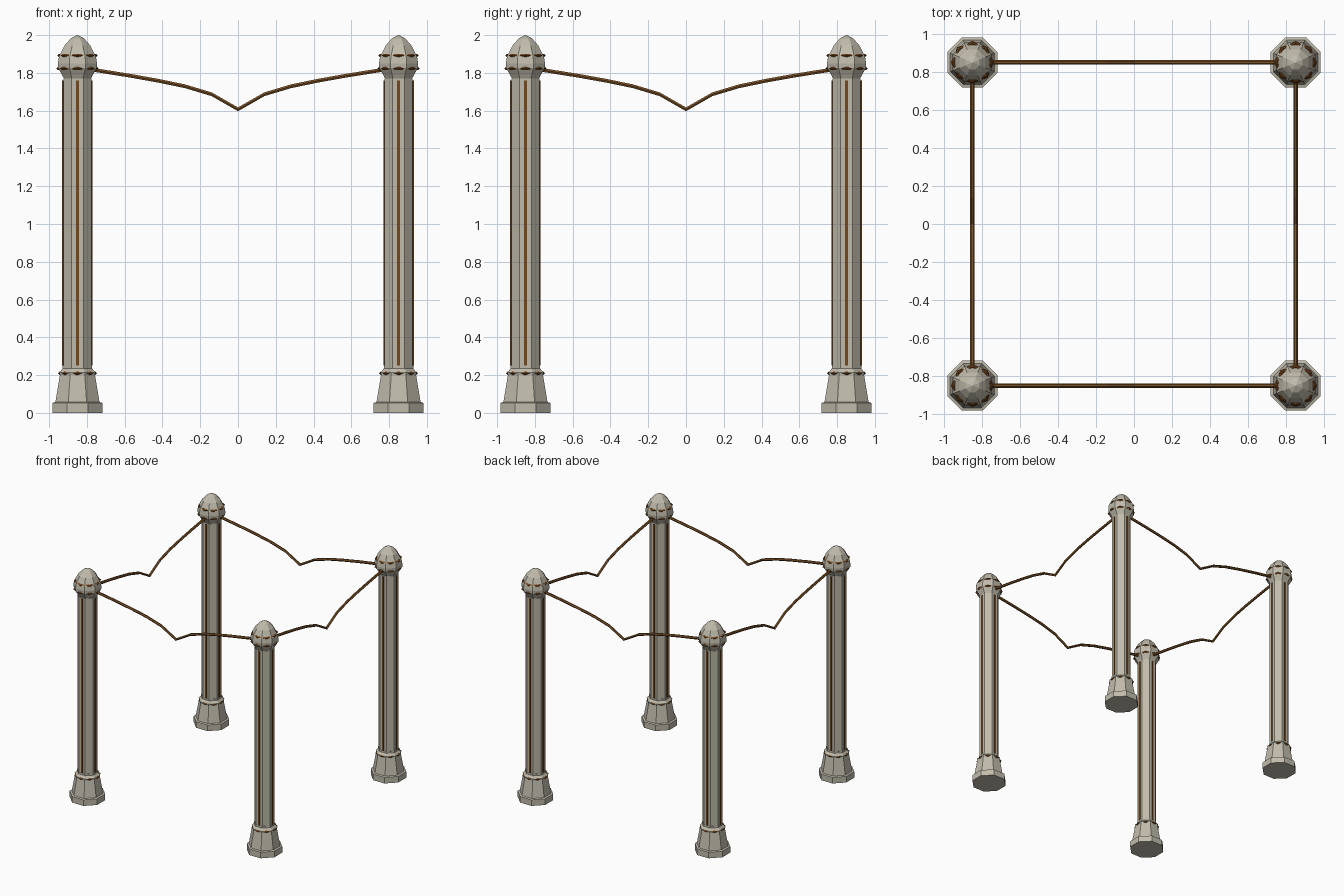
import bpy, bmesh, math

if "Cube" in bpy.data.objects:
    bpy.data.objects.remove(bpy.data.objects["Cube"])


def material(name, rgb):
    m = bpy.data.materials.new(name)
    m.diffuse_color = (*rgb, 1)
    m.use_nodes = True
    m.node_tree.nodes["Principled BSDF"].inputs["Base Color"].default_value = m.diffuse_color
    return m


STONE = material("pale stone", (0.53, 0.50, 0.41))
TRIM = material("dark copper trim", (0.18, 0.062, 0.012))
ROPE = material("brown rope", (0.21, 0.088, 0.019))
FLAT = 1 / math.cos(math.pi / 8)      # apothem to corner radius of an octagon


def finish(name, bm, mat):
    bmesh.ops.recalc_face_normals(bm, faces=bm.faces)
    me = bpy.data.meshes.new(name)
    bm.to_mesh(me)
    bm.free()
    me.materials.append(mat)
    return me


def place(name, me, loc=(0, 0, 0), rot=0):
    ob = bpy.data.objects.new(name, me)
    ob.location = loc
    ob.rotation_euler.z = rot
    bpy.context.collection.objects.link(ob)


def octagon(bm, radius, z, turn):
    return [bm.verts.new((radius * math.cos(turn + i * math.pi / 4),
                          radius * math.sin(turn + i * math.pi / 4), z)) for i in range(8)]


def bridge(bm, a, b):
    n = len(a)
    for i in range(n):
        bm.faces.new((a[i], a[(i + 1) % n], b[(i + 1) % n], b[i]))


def turned(name, profile):
    """Octagonal turned part, flat sides to the axes; profile is (apothem, z)."""
    bm = bmesh.new()
    rings = [octagon(bm, r * FLAT, z, math.pi / 8) for r, z in profile]
    for a, b in zip(rings, rings[1:]):
        bridge(bm, a, b)
    bm.faces.new(rings[0])
    bm.faces.new(rings[-1])
    return finish(name, bm, STONE)


def band(name, radius, z, half=0.009):
    """Octagonal ring whose corners poke through the flat stone sides."""
    bm = bmesh.new()
    section = [(half, 0), (0, half), (-half * 2, 0), (0, -half)]
    rings = [octagon(bm, radius - half + dr, z + dz, 0) for dr, dz in section]
    for i in range(4):
        bridge(bm, rings[i], rings[(i + 1) % 4])
    return finish(name, bm, TRIM)


# Stone parts of one post
parts = [
    ("foot", turned("foot", [(0.132, 0), (0.132, 0.053), (0.118, 0.057)])),
    ("plinth", turned("plinth", [(0.118, 0.05), (0.093, 0.2), (0.095, 0.215),
                                 (0.078, 0.235), (0.078, 0.25)])),
    ("shaft", turned("shaft", [(0.075, 0.24), (0.075, 1.77)])),
    ("finial", turned("finial", [(0.066, 1.76), (0.082, 1.79), (0.102, 1.825), (0.104, 1.85),
                                 (0.098, 1.885), (0.088, 1.905), (0.068, 1.945),
                                 (0.036, 1.982), (0.003, 2.0)])),
    # Metal bands
    ("plinth_band", band("plinth_band", 0.104, 0.21)),
    ("lower_head_band", band("lower_head_band", 0.113, 1.823)),
    ("upper_head_band", band("upper_head_band", 0.108, 1.892)),
]

# Thin vertical strips on the four axis-facing sides of the shaft
bm = bmesh.new()
for k in range(4):
    a = k * math.pi / 2
    c, s = math.cos(a), math.sin(a)
    box = bmesh.ops.create_cube(bm, size=1)["verts"]
    for v in box:
        x, y = 0.0765 + v.co.x * 0.008, v.co.y * 0.015
        v.co = (x * c - y * s, x * s + y * c, 1.005 + v.co.z * 1.51)
parts.append(("shaft_strips", finish("shaft_strips", bm, TRIM)))

for px in (-0.85, 0.85):
    for py in (-0.85, 0.85):
        for name, me in parts:
            place(name, me, (px, py, 0))

# Sagging rope
half_path = [(0.14, 1.687), (0.28, 1.729), (0.42, 1.758), (0.565, 1.784), (0.79, 1.82)]
path = [(-x, z) for x, z in reversed(half_path)] + [(0, 1.607)] + half_path
bm = bmesh.new()
rings = [[bm.verts.new((x, 0.0115 * math.cos(i * math.pi / 3),
                        z + 0.0115 * math.sin(i * math.pi / 3))) for i in range(6)]
         for x, z in path]
for a, b in zip(rings, rings[1:]):
    bridge(bm, a, b)
bm.faces.new(rings[0])
bm.faces.new(rings[-1])
rope = finish("rope", bm, ROPE)
for name, loc, rot in (("front_rope", (0, -0.85, 0), 0), ("back_rope", (0, 0.85, 0), 0),
                       ("left_rope", (-0.85, 0, 0), math.pi / 2),
                       ("right_rope", (0.85, 0, 0), math.pi / 2)):
    place(name, rope, loc, rot)
